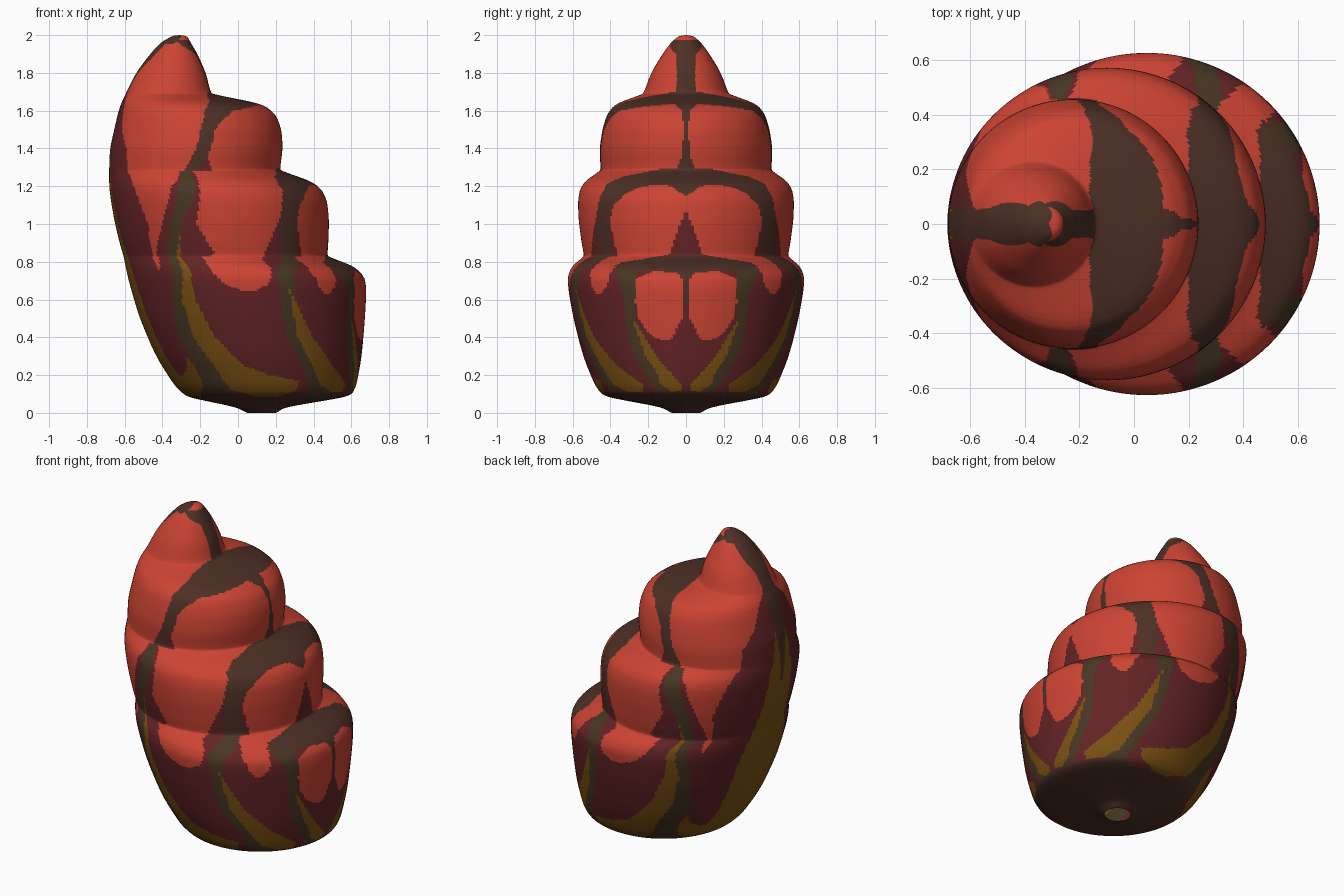
import bpy
import bmesh
from math import sin, cos, pi, radians, degrees, hypot, ceil
from mathutils import Vector

cube = bpy.data.objects.get("Cube")
if cube:
    bpy.data.objects.remove(cube, do_unlink=True)

SEGMENTS = 256
ROW_STEP = 0.012

# Flat colours, linear values
PALETTE = {
    "flame_red": (.60, .057, .033),
    "maroon": (.125, .017, .019),
    "chocolate_brown": (.074, .029, .019),
    "olive_brown": (.064, .038, .017),
    "dark_gold": (.20, .082, .006),
}
NAMES = list(PALETTE)


def make_material(name):
    colour = (*PALETTE[name], 1)
    material = bpy.data.materials.new(name)
    material.use_nodes = True
    material.diffuse_color = colour
    shader = material.node_tree.nodes["Principled BSDF"]
    shader.inputs["Base Color"].default_value = colour
    shader.inputs["Roughness"].default_value = .8
    return material


# Leaning silhouette: height, right-hand edge and left-hand edge in x.
# Every horizontal section is a circle spanning the two edges.
base_profile = [
    (0, .05, .20), (.005, .04, .21), (.03, -.01, .25), (.08, -.25, .55),
    (.10, -.29, .605), (.15, -.34, .628), (.3, -.435, .655), (.5, -.52, .672),
    (.65, -.565, .68), (.72, -.583, .67), (.775, -.595, .615),
]
middle_profile = [
    (.825, -.605, .485), (.835, -.607, .473), (.9, -.627, .478), (1.02, -.655, .482),
    (1.12, -.672, .472), (1.18, -.68, .445), (1.225, -.682, .39),
]
upper_profile = [
    (1.28, -.682, .235), (1.29, -.682, .222), (1.4, -.678, .237), (1.5, -.655, .23),
    (1.58, -.637, .2), (1.635, -.62, .13),
]
tip_profile = [
    (1.685, -.596, -.12), (1.695, -.592, -.145), (1.8, -.54, -.17), (1.9, -.465, -.215),
    (1.96, -.41, -.25), (1.995, -.35, -.27), (2, -.312, -.31),
]


def smooth_profile(points):
    """Round the corners of a profile by corner cutting, keeping both ends."""
    points = [Vector(p) for p in points]
    result = [points[0]]
    for a, b in zip(points, points[1:]):
        result += [a.lerp(b, .2), a.lerp(b, .8)]
    return result + [points[-1]]


def resample(points):
    rows = []
    for a, b in zip(points, points[1:]):
        length = max(hypot(b.x - a.x, b.z - a.z), hypot(b.x - a.x, b.y - a.y))
        count = max(1, ceil(length / ROW_STEP))
        rows += [a.lerp(b, i / count) for i in range(count)]
    return rows + [points[-1]]


# Painted bands: height, then start and end angle in degrees away from +x,
# the same on both sides. Later bands cover earlier ones.
bands = []


def band(colour, *stations):
    bands.append((NAMES.index(colour), stations))


def span(stations, z):
    for (za, la, ha), (zb, lb, hb) in zip(stations, stations[1:]):
        if za <= z <= zb:
            t = (z - za) / (zb - za)
            return la + (lb - la) * t, ha + (hb - ha) * t
    return None


# Ground colours
band("maroon", (0, 0, 181), (.8, 0, 181))
band("flame_red", (.8, 0, 181), (2.1, 0, 181))

# Maroon back spine and borders of the side stripes
band("maroon", (.75, 136, 181), (1, 134, 181), (1.2, 140, 181), (1.4, 144, 181),
     (1.5, 155, 181), (1.7, 165, 181), (1.8, 172, 181))
band("maroon", (.76, 106, 134), (.85, 96, 132), (1, 104, 124), (1.2, 98, 114), (1.28, 92, 100))
band("maroon", (1.28, 78, 90), (1.36, 82, 86))
band("maroon", (.8, 50, 76), (.83, 42, 68), (1, 45, 59), (1.1, 44, 52))

# Red tongues hanging over the lowest tier
band("flame_red", (.65, 86, 94), (.68, 80, 101), (.75, 76, 106), (.83, 72, 104))
band("flame_red", (.76, 135, 137), (.83, 131, 137))
band("flame_red", (.63, 47, 50), (.67, 42, 53), (.75, 40, 55), (.83, 34, 50))

# Front petals of the lowest tier, with a pointed notch between them
band("flame_red", (.38, 9, 13), (.42, 6, 20), (.5, 2, 25), (.65, 1, 27),
     (.71, 1, 25), (.75, 3, 16), (.765, 6, 9))

# Pointed notch in the front of the middle tier
band("maroon", (.8, 0, 12), (.85, 0, 9), (.95, 0, 5), (1.08, 0, 0))

# Stripes on the lower tiers
band("olive_brown", (.1, 5, 18), (.2, 16, 25), (.3, 22, 30), (.4, 27, 33),
     (.6, 26, 32), (.7, 26, 35), (.77, 24, 38))
band("olive_brown", (.1, 39, 60), (.25, 59, 66), (.4, 66, 73), (.6, 69, 75), (.75, 64, 74),
     (.83, 47, 58))
band("olive_brown", (.1, 111, 138), (.25, 117, 131), (.4, 124, 136), (.6, 126, 132),
     (.8, 117, 126), (1, 112, 119), (1.2, 100, 110), (1.28, 94, 101))

# Brown arches, ledges and centre lines
band("chocolate_brown", (.55, 0, .5), (.7, 0, 1.5), (.74, 0, 4), (.765, 0, 28),
     (.775, 0, 40), (.8, 0, 34), (.835, 0, 12))
band("chocolate_brown", (.83, 47, 57), (1, 46, 57), (1.1, 42, 55), (1.16, 34, 52),
     (1.2, 25, 50), (1.215, 0, 50), (1.25, 0, 42), (1.29, 0, 18))
band("chocolate_brown", (1.14, 0, 0), (1.2, 0, 8), (1.22, 0, 25))
band("chocolate_brown", (1.28, 88, 97), (1.4, 80, 90), (1.5, 78, 88), (1.55, 72, 86),
     (1.6, 60, 83), (1.625, 30, 78), (1.64, 0, 73), (1.67, 0, 55), (1.7, 0, 18))
band("chocolate_brown", (1.28, 0, 7), (1.35, 0, 3), (1.5, 0, 1.5), (1.6, 0, 3), (1.65, 0, 12))

# Gold flames rising from the base
band("dark_gold", (.11, 3, 9), (.15, 3, 16), (.2, 8, 17), (.3, 17, 23), (.48, 27, 28))
band("dark_gold", (.11, 30, 42), (.15, 28, 53), (.25, 44, 59), (.4, 58, 67), (.66, 70, 70))
band("dark_gold", (.085, 82, 98), (.12, 70, 113), (.17, 68, 116), (.2, 86, 117),
     (.25, 100, 118), (.4, 112, 125), (.6, 118, 126), (.8, 117, 120), (.95, 114, 114))
band("dark_gold", (.09, 145, 181), (.15, 133, 181), (.25, 132, 181), (.33, 138, 181))
band("maroon", (.2, 146, 152), (.25, 138, 154), (.34, 134, 157))
band("dark_gold", (.3, 156, 181), (.6, 159, 181), (1, 167, 181), (1.3, 170, 181),
     (1.55, 176, 181))

# Brown seam over the back and cap of the tip
band("chocolate_brown", (1, 181, 181), (1.3, 177, 181), (1.6, 171, 181), (1.8, 162, 181),
     (1.95, 130, 181))
band("chocolate_brown", (1.68, 0, 14), (1.8, 0, 15), (1.9, 0, 24), (1.96, 0, 80), (1.975, 0, 181))
band("chocolate_brown", (1.95, 100, 181), (2.1, 0, 181))

# Underside
band("chocolate_brown", (-.1, 0, 181), (.085, 0, 181))
band("chocolate_brown", (.08, 0, 68), (.1, 0, 64), (.115, 0, 2))
band("chocolate_brown", (.08, 112, 142), (.1, 113, 138), (.12, 116, 130))


def build_shell():
    profile = base_profile + middle_profile + upper_profile + tip_profile
    rows = resample(smooth_profile(smooth_profile(profile)))
    bm = bmesh.new()
    rings = []
    for z, left, right in rows:
        centre, radius = (left + right) / 2, (right - left) / 2
        ring = []
        for i in range(SEGMENTS):
            angle = 2 * pi * i / SEGMENTS
            ring.append(bm.verts.new((centre + radius * cos(angle), radius * sin(angle), z)))
        rings.append(ring)

    for k, (low, high) in enumerate(zip(rings, rings[1:])):
        z = (rows[k].x + rows[k + 1].x) / 2
        spans = [(index, span(stations, z)) for index, stations in bands]
        spans = [(index, s) for index, s in spans if s]
        for i in range(SEGMENTS):
            j = (i + 1) % SEGMENTS
            face = bm.faces.new((low[i], low[j], high[j], high[i]))
            turn = 360 * (i + .5) / SEGMENTS
            angle = min(turn, 360 - turn)
            for index, (start, end) in spans:
                if start <= angle < end:
                    face.material_index = index
    bm.faces.new(rings[-1]).material_index = NAMES.index("chocolate_brown")

    mesh = bpy.data.meshes.new("tiered_shell")
    bm.to_mesh(mesh)
    bm.free()
    for name in NAMES:
        mesh.materials.append(make_material(name))
    shell = bpy.data.objects.new("tiered_shell", mesh)
    bpy.context.collection.objects.link(shell)
    return shell


shell = build_shell()
bpy.ops.object.select_all(action="DESELECT")
shell.select_set(True)
bpy.context.view_layer.objects.active = shell
bpy.ops.object.shade_smooth_by_angle(angle=radians(50))
